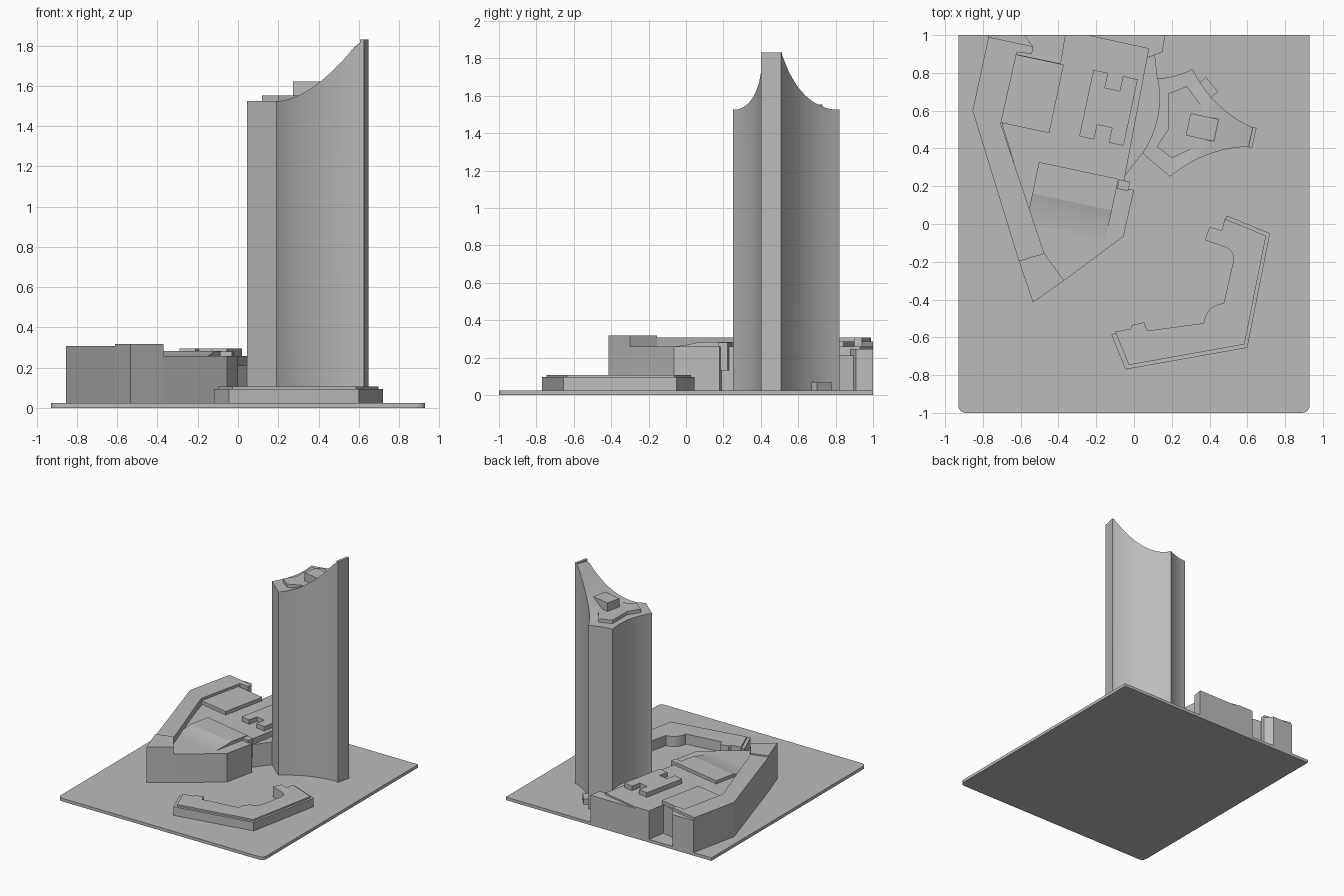
import bpy, bmesh
from math import radians
from mathutils import Matrix, Vector

cube = bpy.data.objects.get("Cube")
if cube:
    bpy.data.objects.remove(cube, do_unlink=True)

grey = bpy.data.materials.new("model_grey")
grey.use_nodes = True
colour = (.5, .5, .5, 1)
grey.diffuse_color = colour
grey.node_tree.nodes["Principled BSDF"].inputs["Base Color"].default_value = colour

GROUND = .025
CAMPUS_ANGLE = radians(-12)


def bend(start, end, sag, steps=12):
    """Curve from start to end that bows to its left by sag."""
    start, end = Vector(start), Vector(end)
    chord = end - start
    left = Vector((-chord.y, chord.x)).normalized()
    points = []
    for step in range(steps + 1):
        t = step / steps
        points.append(start + chord * t + left * sag * 4 * t * (1 - t))
    return points


def turned(outline, centre, angle=CAMPUS_ANGLE):
    """Rotate a local outline and move it to its centre."""
    spin = Matrix.Rotation(angle, 2)
    return [Vector(centre) + spin @ Vector(point) for point in outline]


def rectangle(width, depth):
    x, y = width / 2, depth / 2
    return [(-x, -y), (x, -y), (x, y), (-x, y)]


def build_prism(name, outline, top, bottom=GROUND):
    """Extrude a plan outline up to a flat top."""
    bm = bmesh.new()
    floor = bm.faces.new([bm.verts.new((x, y, bottom)) for x, y in outline])
    extruded = bmesh.ops.extrude_face_region(bm, geom=[floor])
    roof = [item for item in extruded["geom"] if isinstance(item, bmesh.types.BMVert)]
    bmesh.ops.translate(bm, verts=roof, vec=(0, 0, top - bottom))
    bmesh.ops.recalc_face_normals(bm, faces=bm.faces[:])
    mesh = bpy.data.meshes.new(name)
    bm.to_mesh(mesh)
    bm.free()
    mesh.materials.append(grey)
    obj = bpy.data.objects.new(name, mesh)
    bpy.context.collection.objects.link(obj)
    return obj


def sweep_roof(obj, axis, start, length, rise, power, slices=14):
    """Slice the prism across the axis and lift its top along a rising curve."""
    bm = bmesh.new()
    bm.from_mesh(obj.data)
    top = max(vert.co.z for vert in bm.verts)
    for step in range(slices):
        geometry = bm.verts[:] + bm.edges[:] + bm.faces[:]
        distance = start + length * step / slices
        bmesh.ops.bisect_plane(bm, geom=geometry, plane_co=axis * distance, plane_no=axis)
    for vert in bm.verts:
        if abs(vert.co.z - top) < .001:
            t = (vert.co.dot(axis) - start) / length
            vert.co.z += rise * min(max(t, 0), 1) ** power
    bm.to_mesh(obj.data)
    bm.free()


def smooth(obj):
    bpy.ops.object.select_all(action="DESELECT")
    obj.select_set(True)
    bpy.context.view_layer.objects.active = obj
    bpy.ops.object.shade_smooth_by_angle(angle=radians(30))


# Base slab with rounded front corners
half_width, corner = .93, .04
left_front = bend((-half_width, corner - 1), (corner - half_width, -1), -.012, 6)
right_front = [Vector((-point.x, point.y)) for point in reversed(left_front)]
slab = [(half_width, 1), (-half_width, 1)] + left_front + right_front
build_prism("base_slab", slab, GROUND, 0)

# Tower: four concave sides, with a roof sweeping up to the narrow eastern fin
south, north = (.19, .25), (.31, .82)
north_west, west = (.125, .77), (.045, .375)
nose_south, nose_north = (.62, .41), (.63, .51)
tower_plan = (bend(south, nose_south, .04) + bend(nose_north, north, .04)
              + bend(north, north_west, .01)[1:] + bend(north_west, west, .04)[1:])
tower = build_prism("tower", tower_plan, 1.525)
campus_x = Matrix.Rotation(CAMPUS_ANGLE, 3, "Z") @ Vector((1, 0, 0))
campus_y = Vector((-campus_x.y, campus_x.x, 0))
sweep_roof(tower, campus_x, .145, .36, .3, 1.6)
smooth(tower)
build_prism("tower_fin", turned(rectangle(.02, .11), (.627, .457)), 1.83)
terrace = [(.18, .69), (.28, .73), (.39, .58), (.38, .43), (.2, .35), (.12, .41), (.18, .5)]
build_prism("roof_terrace", terrace, 1.553, 1.5)
build_prism("roof_plant_room", turned(rectangle(.17, .12), (.37, .51)), 1.622, 1.5)
build_prism("tower_entrance", turned(rectangle(.1, .06), (.39, .72), radians(-50)), .07)

# Low angular front building; its upper roof steps in from the outer walls
outer_walls = [(.49, .045), (.72, -.05), (.6, -.655), (-.045, -.77), (-.12, -.585)]
court_walls = ([(-.02, -.555), (-.01, -.535), (.055, -.52), (.07, -.565)]
               + bend((.37, -.525), (.475, -.42), .03)
               + bend((.525, -.2), (.475, -.12), -.02)
               + [(.375, -.085), (.4, -.015), (.465, -.035)])
stepped_walls = [Vector(point).lerp(Vector((.3, -.3)), .05) for point in outer_walls]
build_prism("front_building", outer_walls + court_walls, .095)
build_prism("front_building_roof", stepped_walls + court_walls, .108, .08)

# Large block beside the tower, with lower parts at the rear and along the tower
main_body = [(-.365, 1), (-.39, .85), (-.63, .9), (-.7, .53), (-.45, -.27), (-.37, -.3),
             (-.055, -.065), (0, .18), (-.06, .19), (-.05, .24), (.08, .93), (-.24, 1)]
build_prism("main_body", main_body, .258)
rear_ledge = [(-.24, 1), (.165, 1), (.15, .91), (.07, .88), (-.2, .95)]
build_prism("rear_ledge", rear_ledge, .245)
tower_link = [(-.06, .24)] + bend(west, north_west, -.04) + [(.11, .9), (.06, .9)]
build_prism("tower_link", tower_link, .21)

# Long western wing with its front and rear ends
wing_foot, wing_inner = (-.61, -.195), (-.475, -.155)
wing_rear, wing_rear_inner = (-.77, .99), (-.535, .94)
west_wing = [wing_rear, (-.855, .6), wing_foot, wing_inner, (-.705, .53), (-.62, .91),
             (-.54, .9), wing_rear_inner]
build_prism("west_wing", west_wing, .307)
wing_front = [wing_foot, (-.535, -.415), (-.37, -.3), wing_inner]
build_prism("wing_front_end", wing_front, .318)
build_prism("wing_rear_end", [(-.77, 1), wing_rear, wing_rear_inner, (-.58, 1)], .285)

# Raised roofs on the main body
build_prism("west_hall", turned(rectangle(.265, .37), (-.54, .69)), .287)
half_notched = [(-.12, .18), (-.04, .18), (-.04, .1), (.04, .1), (.04, .18), (.12, .18)]
notched = half_notched + [(-x, -y) for x, y in half_notched]
build_prism("notched_roof", turned(notched, (-.135, .615)), .295, .2)
hall_width, hall_depth, slope_depth = .43, .17, .2
hall_centre = Vector((-.31, .2))
build_prism("south_hall_roof", turned(rectangle(hall_width, hall_depth), hall_centre), .284, .2)
slope_centre = hall_centre - campus_y.xy * (hall_depth + slope_depth) / 2
slope_plan = turned(rectangle(hall_width, slope_depth), slope_centre)
slope = build_prism("swept_roof", slope_plan, .257, .2)
slope_start = slope_centre.dot(campus_y.xy) - slope_depth / 2
sweep_roof(slope, campus_y, slope_start, slope_depth, .027, 2)
smooth(slope)
build_prism("stair_head", turned(rectangle(.06, .05), (-.055, .205)), .28, .13)
